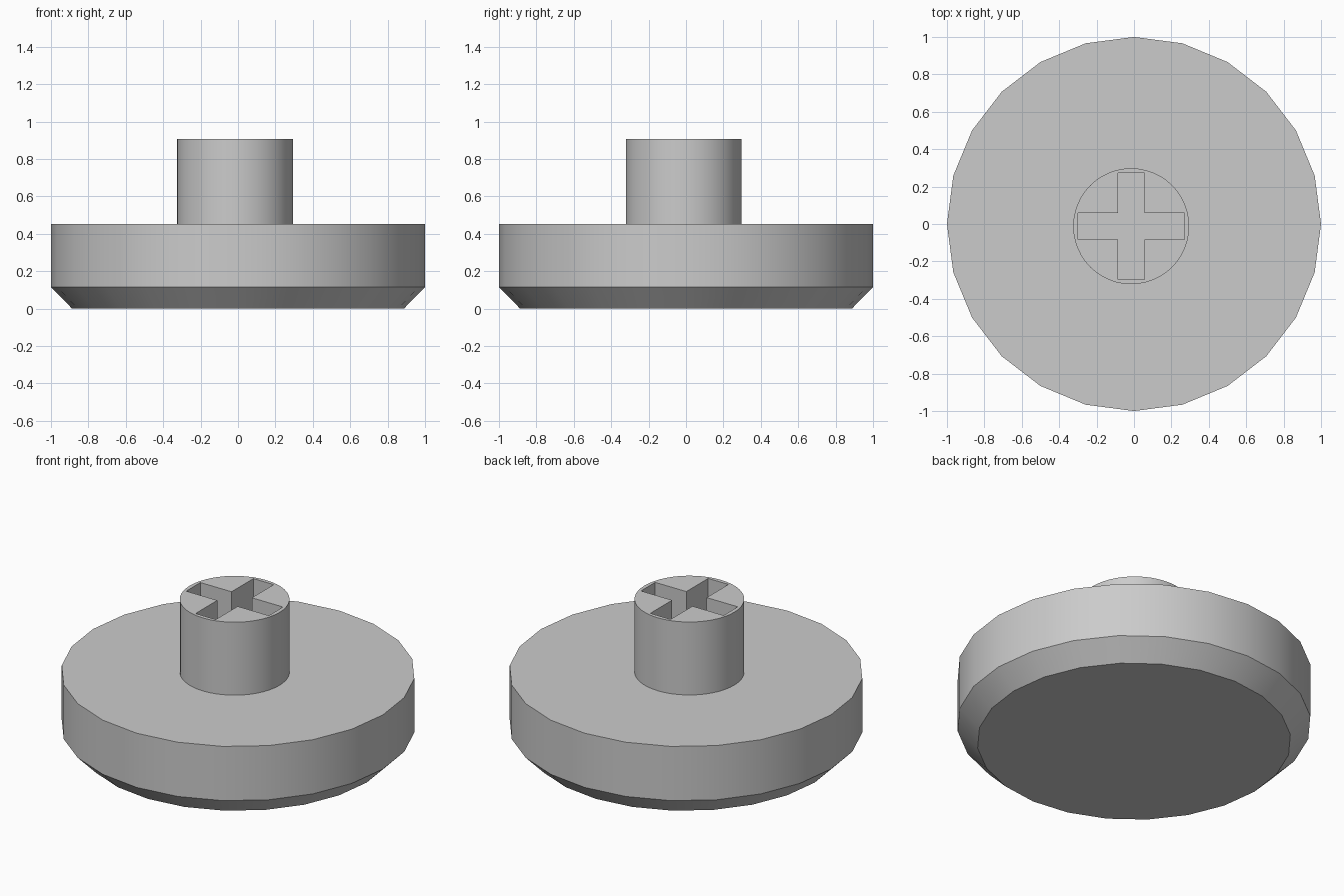
import bpy
import bmesh
from math import radians, sin, cos, tau

cube = bpy.data.objects.get("Cube")
if cube:
    bpy.data.objects.remove(cube, do_unlink=True)

# Single plain grey
GREY = (0.6, 0.6, 0.6, 1.0)
grey = bpy.data.materials.new("plain grey")
grey.use_nodes = True
grey.diffuse_color = GREY
grey.node_tree.nodes["Principled BSDF"].inputs["Base Color"].default_value = GREY


def circle(radius, sides):
    return [(radius * cos(tau * i / sides), radius * sin(tau * i / sides)) for i in range(sides)]


def loft(name, sections, location=(0, 0, 0)):
    """Closed solid through (outline, height) sections, listed bottom to top."""
    bm = bmesh.new()
    rings = [[bm.verts.new((x, y, z)) for x, y in outline] for outline, z in sections]
    bm.faces.new(rings[0][::-1])
    bm.faces.new(rings[-1])
    count = len(rings[0])
    for low, high in zip(rings, rings[1:]):
        for i in range(count):
            j = (i + 1) % count
            bm.faces.new((low[i], low[j], high[j], high[i]))
    mesh = bpy.data.meshes.new(name)
    bm.to_mesh(mesh)
    bm.free()
    mesh.materials.append(grey)
    obj = bpy.data.objects.new(name, mesh)
    obj.location = location
    bpy.context.collection.objects.link(obj)
    return obj


def smooth(obj):
    bpy.ops.object.select_all(action="DESELECT")
    obj.select_set(True)
    bpy.context.view_layer.objects.active = obj
    bpy.ops.object.shade_smooth_by_angle(angle=radians(30))


DISC_TOP, STEM_TOP = 0.453, 0.908
CENTRE = (-0.015, -0.012, 0)

# Chamfered disc
disc = loft("disc", [(circle(0.887, 24), 0), (circle(1, 24), 0.115), (circle(1, 24), DISC_TOP)])
smooth(disc)

# Round stem
stem = loft("stem", [(circle(0.31, 48), DISC_TOP - 0.01), (circle(0.31, 48), STEM_TOP)], CENTRE)

# Cross-shaped socket, one arm turned four times
ARM, HALF = 0.285, 0.07
cross = []
x_axis, y_axis = 1, 0
for _ in range(4):
    for x, y in ((ARM, -HALF), (ARM, HALF), (HALF, HALF)):
        cross.append((x * x_axis - y * y_axis, x * y_axis + y * x_axis))
    x_axis, y_axis = -y_axis, x_axis
cutter = loft("socket_cutter", [(cross, DISC_TOP - 0.1), (cross, STEM_TOP + 0.1)], CENTRE)
cutter.hide_render = True

cut = stem.modifiers.new("socket", "BOOLEAN")
cut.operation = "DIFFERENCE"
cut.solver = "EXACT"
cut.object = cutter
bpy.context.view_layer.objects.active = stem
bpy.ops.object.modifier_apply(modifier=cut.name)
bpy.data.objects.remove(cutter, do_unlink=True)
smooth(stem)
